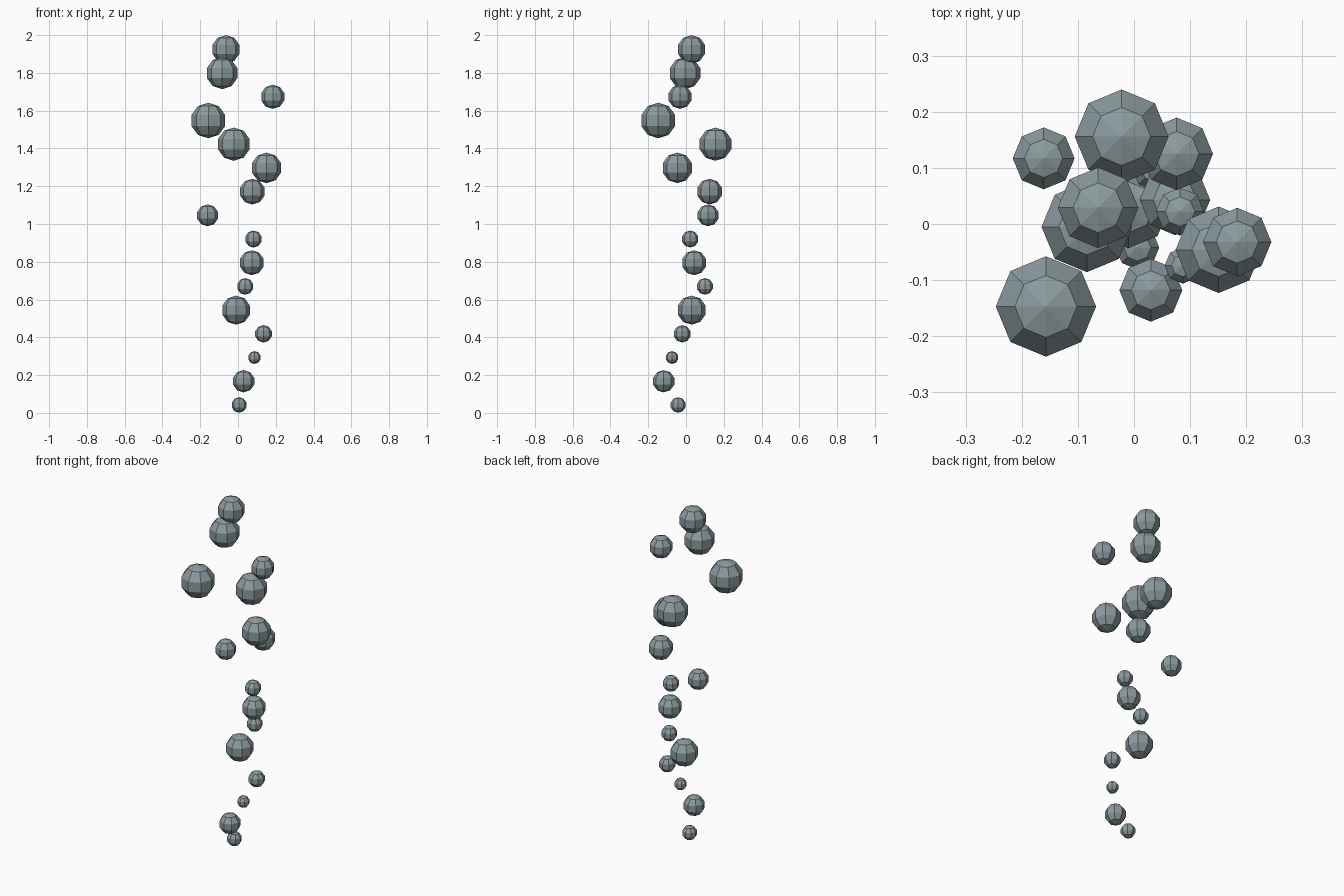
import bpy, bmesh
from mathutils import Matrix

if "Cube" in bpy.data.objects:
    bpy.data.objects.remove(bpy.data.objects["Cube"])

# one slate grey for every bubble
mat = bpy.data.materials.new("slate grey")
mat.diffuse_color = (0.26, 0.33, 0.345, 1)
mat.use_nodes = True
mat.node_tree.nodes["Principled BSDF"].inputs["Base Color"].default_value = mat.diffuse_color

# rising column of bubbles: x, y, radius, evenly spaced in height
BUBBLES = [
    (0.006, -0.042, 0.041), (0.030, -0.118, 0.059), (0.087, -0.074, 0.034),
    (0.135, -0.020, 0.046), (-0.010, 0.030, 0.077), (0.038, 0.100, 0.044),
    (0.073, 0.043, 0.066), (0.082, 0.022, 0.045), (-0.161, 0.117, 0.058),
    (0.076, 0.125, 0.068), (0.151, -0.046, 0.081), (-0.022, 0.156, 0.088),
    (-0.157, -0.147, 0.094), (0.184, -0.032, 0.064), (-0.084, -0.005, 0.085),
    (-0.064, 0.029, 0.0755),
]
Z_FIRST, Z_LAST = 0.042, 1.9245
STEP = (Z_LAST - Z_FIRST) / (len(BUBBLES) - 1)


def bubble(i, x, y, r):
    """Low-poly ball, eight sides and five rings, flat faces."""
    bm = bmesh.new()
    bmesh.ops.create_uvsphere(bm, u_segments=8, v_segments=5, radius=r)
    mesh = bpy.data.meshes.new(f"bubble_{i + 1}")
    bm.to_mesh(mesh)
    bm.free()
    mesh.materials.append(mat)
    ob = bpy.data.objects.new(f"bubble_{i + 1}", mesh)
    ob.location = (x, y, Z_FIRST + STEP * i)
    bpy.context.collection.objects.link(ob)


for i, (x, y, r) in enumerate(BUBBLES):
    bubble(i, x, y, r)
